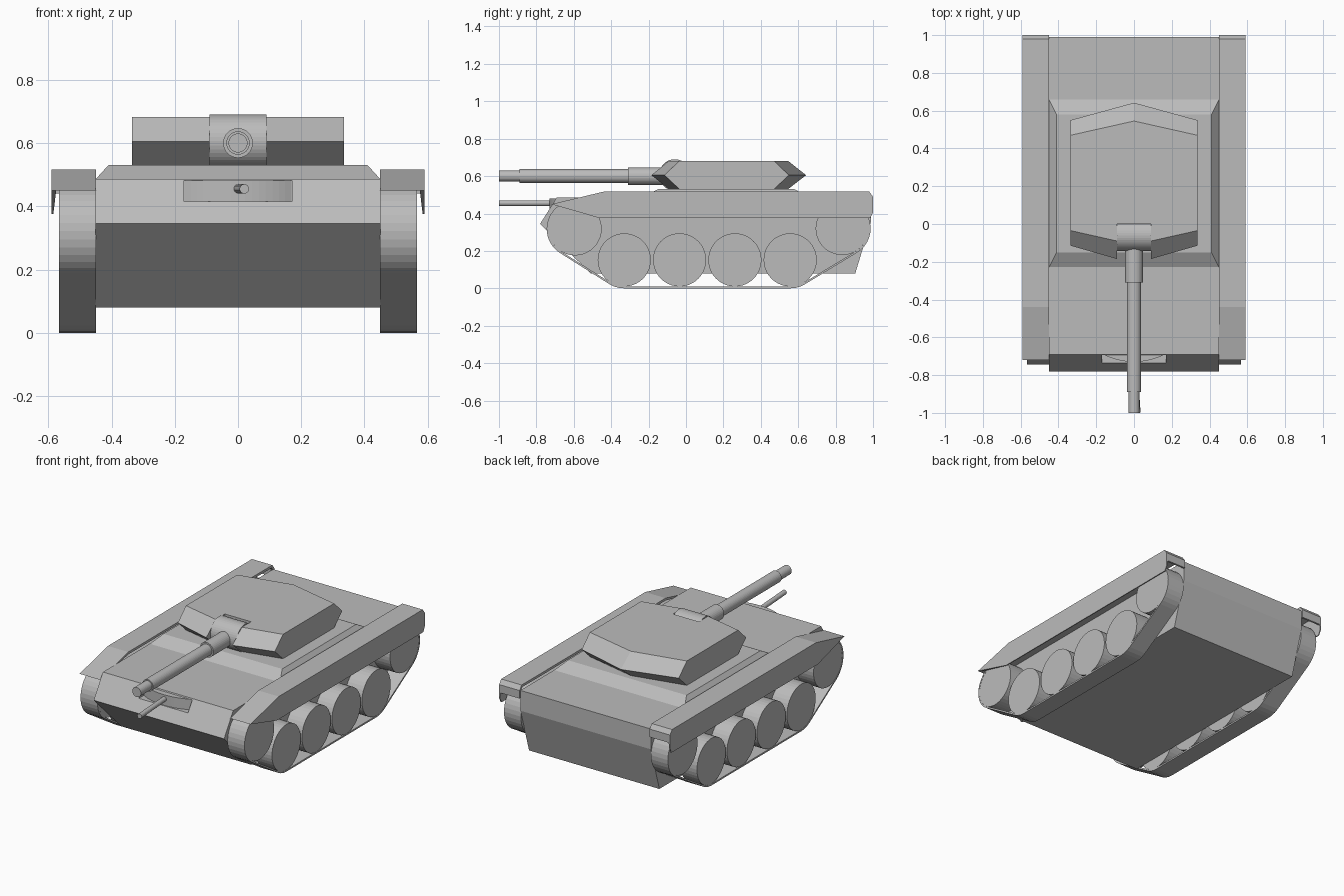
import bpy, bmesh, math
from mathutils import Vector

if "Cube" in bpy.data.objects:
    bpy.data.objects.remove(bpy.data.objects["Cube"])

grey = bpy.data.materials.new("plain_grey")
grey.diffuse_color = (0.5, 0.5, 0.5, 1)
grey.use_nodes = True
grey.node_tree.nodes["Principled BSDF"].inputs["Base Color"].default_value = grey.diffuse_color


def finish(name, bm):
    bmesh.ops.recalc_face_normals(bm, faces=bm.faces)
    me = bpy.data.meshes.new(name)
    bm.to_mesh(me)
    bm.free()
    me.materials.append(grey)
    ob = bpy.data.objects.new(name, me)
    bpy.context.collection.objects.link(ob)
    return ob


def loft(name, loops, caps=True, closed=False):
    """Skin a series of point loops of equal length."""
    bm = bmesh.new()
    rows = [[bm.verts.new(p) for p in loop] for loop in loops]
    n = len(rows[0])
    pairs = list(zip(rows, rows[1:])) + ([(rows[-1], rows[0])] if closed else [])
    for a, b in pairs:
        for i in range(n):
            j = (i + 1) % n
            bm.faces.new((a[i], a[j], b[j], b[i]))
    if caps:
        bm.faces.new(rows[0])
        bm.faces.new(rows[-1])
    return finish(name, bm)


def prism(name, yz, x0, x1):
    return loft(name, [[(x, y, z) for y, z in yz] for x in (x0, x1)])


def rod(name, a, b, r, sides=32):
    a, b = Vector(a), Vector(b)
    bm = bmesh.new()
    bmesh.ops.create_cone(bm, cap_ends=True, segments=sides, radius1=r, radius2=r,
                          depth=(b - a).length)
    bmesh.ops.rotate(bm, verts=bm.verts, cent=(0, 0, 0),
                     matrix=(b - a).to_track_quat('Z', 'Y').to_matrix())
    bmesh.ops.translate(bm, verts=bm.verts, vec=(a + b) / 2)
    return finish(name, bm)


def rect(x, y0, y1, z):
    return [(-x, y0, z), (x, y0, z), (x, y1, z), (-x, y1, z)]


# Hull with a slot cut in the sloping front plate
hull = prism("hull", [(-0.78, 0.345), (-0.51, 0.08), (0.905, 0.08), (0.99, 0.36),
                      (0.99, 0.487), (-0.69, 0.487)], -0.45, 0.45)
cutter = loft("front_slot_cutter", [rect(0.17, -0.85, -0.685, z) for z in (0.415, 0.481)])
cutter.hide_render = True
cutter.hide_viewport = True
cut = hull.modifiers.new("front_slot", 'BOOLEAN')
cut.operation = 'DIFFERENCE'
cut.solver = 'EXACT'
cut.object = cutter

# Curved mount and small gun in the slot
half, sag = 0.169, 0.043
R = (half ** 2 + sag ** 2) / (2 * sag)
sweep = math.asin(half / R)
arc = [(R * math.sin(t), -0.687 - sag + R - R * math.cos(t))
       for t in (sweep * (i / 8 - 1) for i in range(17))]
loft("hull_gun_mount", [[(x, y, z) for x, y in arc] for z in (0.415, 0.481)])
rod("hull_gun", (0, -0.70, 0.455), (0.02, -1.0, 0.455), 0.015, 20)

# Raised deck under the turret
loft("raised_deck", [rect(0.45, -0.23, 0.66, 0.486), rect(0.41, -0.15, 0.58, 0.53)])


# Turret: notched outline, widest at mid height
def turret_loop(z, f_side, f_mid, b_side, b_mid):
    w, n = 0.335, 0.09
    return [(w, f_side, z), (w, b_side, z), (0, b_mid, z), (-w, b_side, z), (-w, f_side, z),
            (-n, f_mid, z), (-n, 0, z), (n, 0, z), (n, f_mid, z)]


narrow = (-0.035, -0.09, 0.47, 0.545)
loft("turret", [turret_loop(0.53, *narrow),
                turret_loop(0.605, -0.115, -0.185, 0.55, 0.642),
                turret_loop(0.682, *narrow)])

# Gun mantlet and stepped barrel
rod("mantlet", (-0.09, -0.06, 0.606), (0.09, -0.06, 0.606), 0.084, 40)
for name, y0, y1, r in (("gun_sleeve", -0.08, -0.31, 0.047),
                        ("gun_barrel", -0.30, -0.89, 0.037),
                        ("gun_muzzle", -0.88, -1.0, 0.03)):
    rod(name, (0, y0, 0.6), (0, y1, 0.6), r)

# Running gear
r_wheel = 0.142
ends = [(-0.593, 0.318), (-0.33, 0.152), (0.557, 0.152), (0.835, 0.32)]
wheels = [ends[0]] + [(-0.33 + 0.2957 * i, 0.152) for i in range(4)] + [ends[3]]


def belt_path(r):
    """Outline wrapped round the end wheels."""
    def normal(i):
        (y0, z0), (y1, z1) = ends[i % 4], ends[(i + 1) % 4]
        return math.atan2(z1 - z0, y1 - y0) - math.pi / 2
    pts = []
    for i, (y, z) in enumerate(ends):
        a = normal(i - 1)
        turn = (normal(i) - a) % (2 * math.pi)
        steps = max(3, round(turn / 0.17))
        pts += [(y + r * math.cos(a + turn * k / steps), z + r * math.sin(a + turn * k / steps))
                for k in range(steps + 1)]
    return pts


outer, inner = belt_path(r_wheel + 0.01), belt_path(r_wheel)
for side, s in (("left", -1), ("right", 1)):
    for i, (y, z) in enumerate(wheels):
        rod(f"{side}_wheel_{i + 1}", (s * 0.449, y, z), (s * 0.565, y, z), r_wheel, 40)
    loft(f"{side}_track", [[(s * x, y, z) for y, z in path] for x, path in
                           ((0.449, outer), (0.566, outer), (0.566, inner), (0.449, inner))],
         caps=False, closed=True)
    # Track guard: thin top plate with a rear flap, and a side skirt
    prism(f"{side}_track_guard",
          [(-0.72, 0.45), (-0.44, 0.517), (0.98, 0.517), (1.0, 0.49), (1.0, 0.44),
           (0.988, 0.44), (0.988, 0.484), (0.972, 0.502), (-0.44, 0.502), (-0.70, 0.45)],
          s * 0.449, s * 0.59)
    skirt = [(-0.72, 0.45), (-0.44, 0.517), (0.98, 0.517), (1.0, 0.49), (1.0, 0.405),
             (0.985, 0.375), (-0.46, 0.375)]
    loft(f"{side}_skirt", [[(s * 0.59, y, z) for y, z in skirt],
                           [(s * (0.575 if z > 0.42 else 0.584), y, z) for y, z in skirt]])
